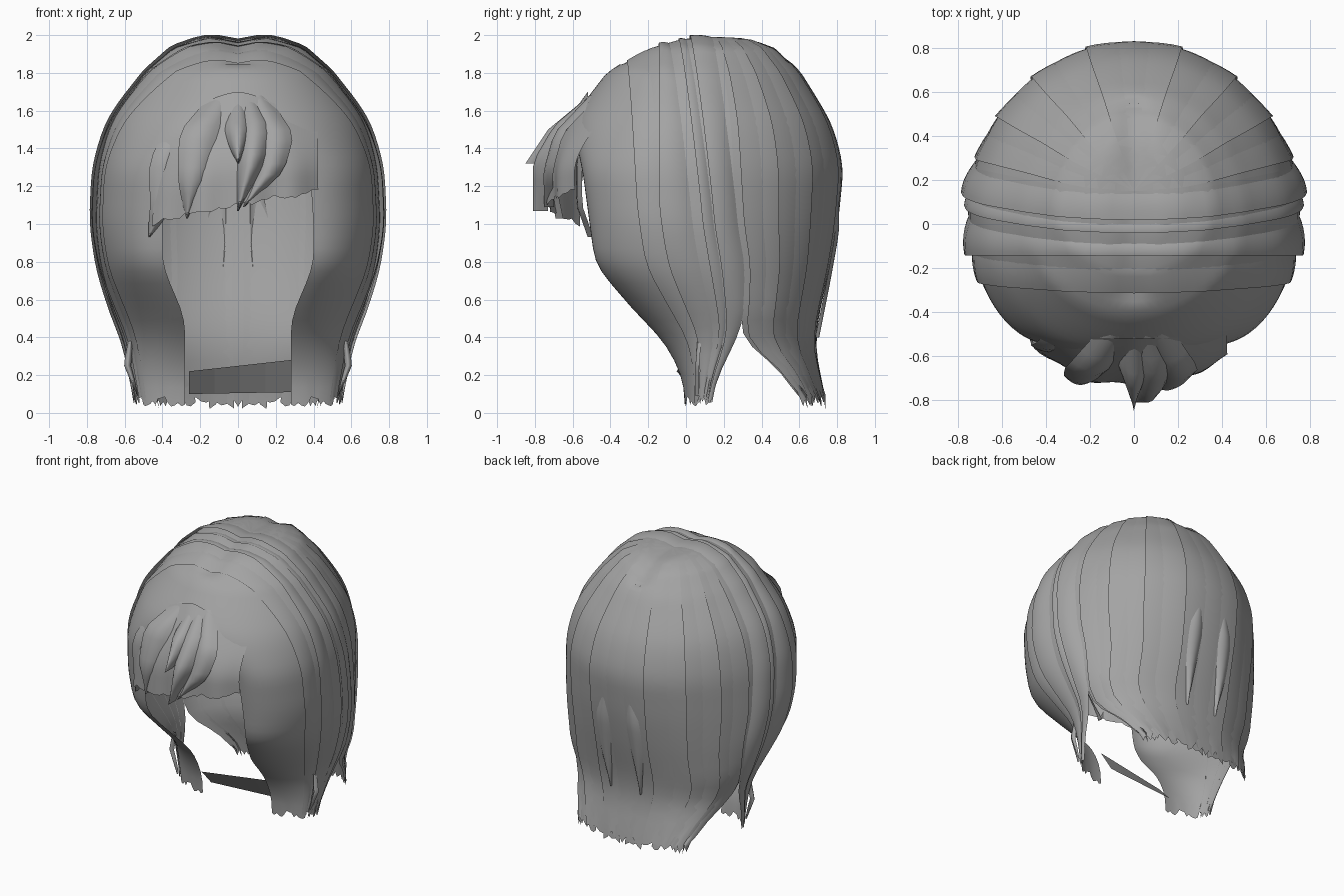
import bpy, bmesh, math, random
from mathutils import Vector

if "Cube" in bpy.data.objects:
    bpy.data.objects.remove(bpy.data.objects["Cube"])

random.seed(4)
hair = bpy.data.materials.new("grey hair")
hair.diffuse_color = (0.37, 0.37, 0.37, 1)
hair.use_nodes = True
hair.node_tree.nodes["Principled BSDF"].inputs["Base Color"].default_value = hair.diffuse_color
CENTRE = Vector((0, 0.1, 1.0))

# height: half width, front edge x, front edge y, widest y, rear y, seam y
SIDE = [(2.0, 0, 0, .15, .15, .15, .15), (1.98, .22, 0, -.06, .13, .38, .15),
        (1.93, .35, 0, -.22, .1, .49, .17), (1.8, .49, 0, -.42, .06, .61, .2),
        (1.6, .64, 0, -.575, .05, .735, .23), (1.5, .69, .12, -.6, .05, .785, .24),
        (1.3, .74, .38, -.55, .05, .835, .25), (1.0, .755, .4, -.51, .06, .805, .27),
        (.78, .73, .4, -.48, .14, .765, .31), (.5, .655, .28, -.24, .3, .7, .3),
        (.4, .61, .28, -.13, .27, .69, .27), (.2, .57, .28, -.02, .17, .7, .17),
        (.0, .53, .28, .0, .12, .7, .12)]
# lower part of the back, which leaves the front locks below the ears
BACK = SIDE[:10] + [(.4, .6, 0, 0, .28, .69, .28), (.3, .55, 0, 0, .41, .69, .41),
                    (.2, .49, 0, 0, .52, .715, .52), (.0, .42, 0, 0, .64, .75, .64)]


def lookup(table, z):
    z = max(0, min(2, z))
    for a, b in zip(table, table[1:]):
        if z >= b[0]:
            t = (z - b[0]) / (a[0] - b[0])
            if a[0] == 2.0:
                t = 1 - math.sqrt(1 - t)   # round crown
            return [q + (p - q) * t for p, q in zip(a[1:], b[1:])]


def row(table, z):
    if z > 1.72:
        return lookup(table, z)
    d = min(.07, (1.8 - z) / 2)            # soften the corners of the profile
    return [sum(c) / 5 for c in zip(*[lookup(table, z + d * k / 2) for k in (-2, -1, 0, 1, 2)])]


def section(table, y, z):
    """Point on the shell at depth y and height z."""
    w, xf, yf, yc, yr, ys = row(table, z)
    if y < yc:
        c = min(1, (yc - y) / max(yc - yf, 1e-5))
        x = xf + (w - xf) * math.sqrt(1 - c * c)
    else:
        c = min(1, (y - yc) / max(yr - yc, 1e-5))
        x = w * math.sqrt(1 - c * c)
    p = Vector((x, y, z))
    if z > 1.85:                           # central parting
        p.z -= .03 * math.exp(-(x / .08) ** 2)
    return p


def side_point(u, z):
    w, xf, yf, yc, yr, ys = row(SIDE, z)
    return section(SIDE, yf + (ys - yf) * (1 - math.cos(u * math.pi / 2)), z)


def back_point(u, z):
    w, xf, yf, yc, yr, ys = row(BACK, z)
    return section(BACK, ys + (yr - ys) * math.sin(u * math.pi / 2), z)


def lift(p, d):
    p = p + (p - CENTRE).normalized() * d
    p.z = min(p.z, 2.0)
    return p


def sheet(name, f, nu, nv, mirror=True, ragged=0.0, smooth=True):
    """Grid surface f(u, v), v running from root to tip."""
    bm = bmesh.new()
    g = []
    for j in range(nv + 1):
        line = []
        for i in range(nu + 1):
            p = f(i / nu, j / nv)
            if j == nv:
                p.z = max(0, p.z + random.uniform(-ragged, ragged))
            line.append(bm.verts.new(p))
        g.append(line)
    for j in range(nv):
        for i in range(nu):
            bm.faces.new((g[j][i], g[j][i + 1], g[j + 1][i + 1], g[j + 1][i]))
    bmesh.ops.remove_doubles(bm, verts=bm.verts, dist=.0005)
    bm.normal_update()
    if sum(fc.normal.dot(fc.calc_center_median() - CENTRE) * fc.calc_area() for fc in bm.faces) < 0:
        bmesh.ops.reverse_faces(bm, faces=bm.faces)
    me = bpy.data.meshes.new(name)
    bm.to_mesh(me)
    bm.free()
    for poly in me.polygons:
        poly.use_smooth = smooth
    me.materials.append(hair)
    ob = bpy.data.objects.new(name, me)
    bpy.context.collection.objects.link(ob)
    if mirror:
        ob.modifiers.new("mirror", 'MIRROR')
    return ob


def fall(v, top=2.0, end=.06):
    return top - (top - end) * (v ** 1.7)


# Main shells: sides ending in front locks, and the rounded back
sheet("side_hair", lambda u, v: side_point(u, fall(v)), 22, 44, ragged=.03)
sheet("back_hair", lambda u, v: back_point(u, fall(v)), 24, 44, ragged=.03)


# Overlapping bands running over the crown and down into the side locks
def crown_height(y):
    lo, hi = 1.6, 2.0
    for _ in range(30):
        m = (lo + hi) / 2
        if row(SIDE, m)[2] < y:
            lo = m
        else:
            hi = m
    return lo


def band_point(y0, y1, v, d):
    top = crown_height(y0)
    z = fall(v, top, .08)
    if z > 1.1:
        y = y0 + (y1 - y0) * ((top - z) / (top - 1.1)) ** .8
    else:
        f1, s1 = row(SIDE, 1.1)[2], row(SIDE, 1.1)[5]
        yf, ys = row(SIDE, z)[2], row(SIDE, z)[5]
        y = yf + (ys - yf) * (y1 - f1) / (s1 - f1)
    p = section(SIDE, y, z)
    # bands stand out most at ear height
    p = lift(p, d * (.6 + .8 * math.exp(-((z - 1.15) / .45) ** 2)))
    if v == 0:
        p.x = 0
    return p


BANDS = [(-.31, -.25, -.2, -.12), (-.14, -.13, -.09, .03), (-.04, .08, .0, .14), (.02, .14, .14, .27)]
for k, (ya, za, yb, zb) in enumerate(BANDS):
    out = (.014, .028, .014, .028)[k]
    sheet("crown_band_%d" % k,
          lambda u, v: band_point(ya + (yb - ya) * u, za + (zb - za) * u, v, out - (out + .002) * u * u),
          6, 40, ragged=.03)

# Radiating locks on the back
for k, (a0, a1) in enumerate([(.04, .2), (.26, .42), (.5, .66), (.78, .97)]):
    sheet("back_lock_%d" % k,
          lambda u, v: lift(back_point(a0 + (a1 - a0) * u, fall(v)), (.012 - .015 * u) * min(1, 3 * v)),
          4, 36, ragged=.04)


# Fringe: bulging sheet with a slanted hem
def fringe(u, v):
    s = 2 * u - 1
    top = Vector((.42 * s, -.52 + .03 * s * s, 1.7 - .2 * abs(s) ** 1.5))
    x = .44 * s - .015
    hem = 1.11 + .17 * x - .3 * min(0, x + .15) ** 2 - .012 * abs(math.sin(7 * s))
    y = -.73 + .13 * s * s + (.05 * s ** 4 if s < 0 else 0)
    y -= .012 * math.sin(11 * s) * v
    return Vector((top.x + (x - top.x) * v,
                   top.y + (y - top.y) * math.sin(min(1, v * 1.3) * math.pi / 2),
                   top.z + (hem - top.z) * v))


sheet("fringe", fringe, 30, 14, mirror=False, ragged=.012)


# Tapered, ridged locks following a short path
def lock(name, path, width, ridge=.03, mirror=False):
    pts = [Vector(p) for p in path]

    def f(u, v):
        q = v * (len(pts) - 1)
        i = min(int(q), len(pts) - 2)
        p = pts[i].lerp(pts[i + 1], q - i)
        taper = width * min(1, .6 + v) * max(0.04, 1 - v ** 3)
        s = 2 * u - 1
        return p + Vector((s * taper, ridge * s * s, 0))
    sheet(name, f, 6, 10, mirror)


lock("fringe_tuft", [(.05, -.5, 1.69), (.09, -.7, 1.52), (.07, -.81, 1.33), (0, -.81, 1.07)], .1, .08)
lock("fringe_spike", [(0, -.5, 1.69), (0, -.73, 1.5), (0, -.85, 1.32)], .08, .09)
lock("fringe_sweep", [(.1, -.51, 1.68), (.2, -.7, 1.48), (.17, -.755, 1.28), (.03, -.75, 1.09)], .1, .05)
lock("fringe_left_inner", [(-.08, -.51, 1.68), (-.2, -.68, 1.5), (-.24, -.735, 1.25), (-.27, -.69, 1.03)], .11, .04)
lock("fringe_left_outer", [(-.3, -.5, 1.56), (-.38, -.58, 1.35), (-.4, -.58, 1.1), (-.47, -.52, .93)], .09, .03)

# Loose strands beside the locks
lock("stray_strand", [(.57, .06, .38), (.585, .05, .25), (.53, .05, .09)], .02, .02, True)
lock("rear_strand", [(.1, .81, 1.15), (.12, .81, .95), (.13, .765, .7), (.12, .705, .4)], .06, -.02, True)


# Flat strand crossing under the chin between the two locks
def chin(u, v):
    return Vector((-.26 + .54 * u, -.05 + .04 * u + .11 * v, .22 + .06 * u - v * (.12 + .05 * u)))


sheet("chin_strand", chin, 4, 1, mirror=False, smooth=False)
